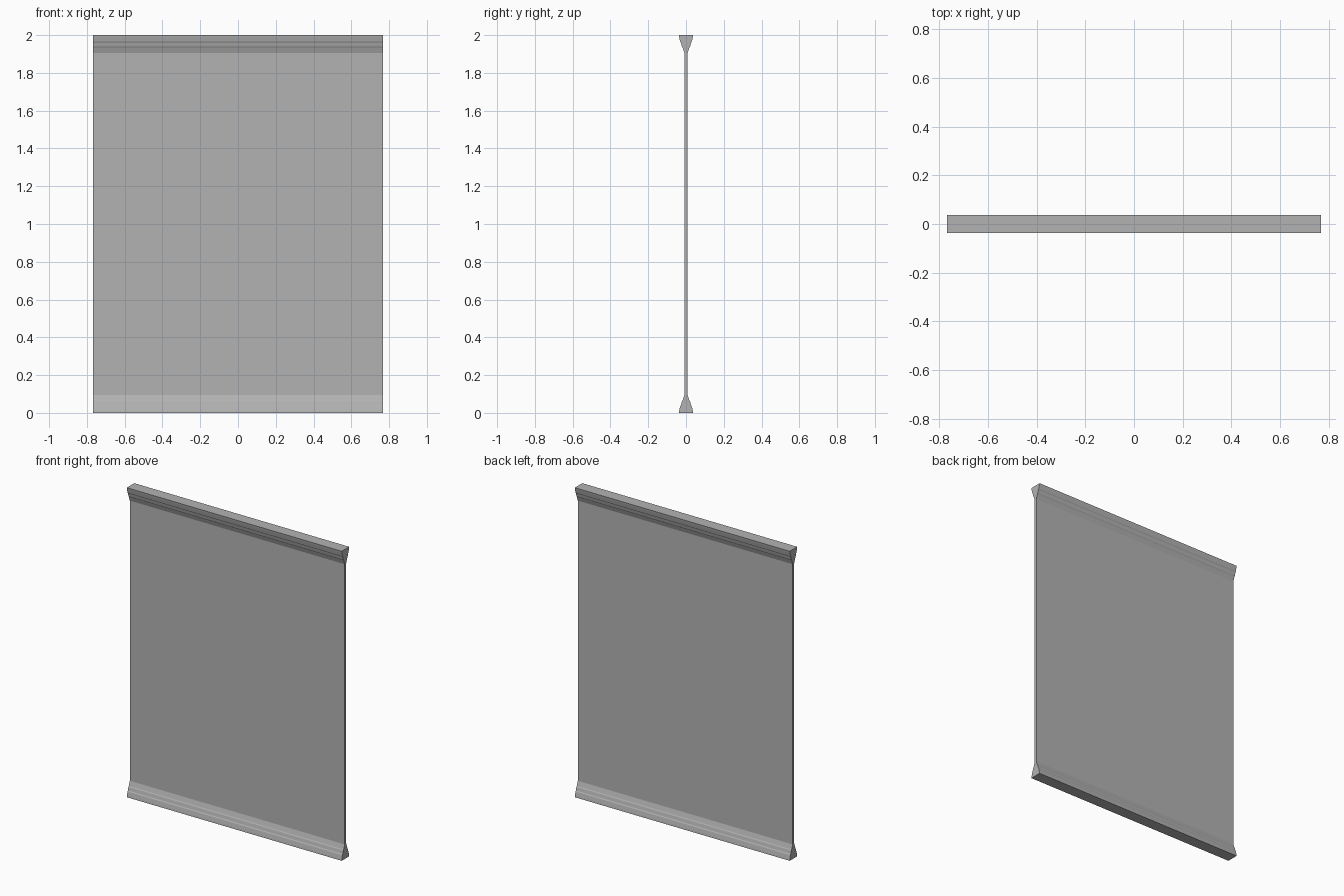
import bpy
import bmesh

cube = bpy.data.objects.get("Cube")
if cube:
    bpy.data.objects.remove(cube, do_unlink=True)

HALF_WIDTH = 0.768
HEIGHT = 2.0

grey = bpy.data.materials.new("plain grey")
grey.use_nodes = True
colour = (0.45, 0.45, 0.45, 1)
grey.diffuse_color = colour
grey.node_tree.nodes["Principled BSDF"].inputs["Base Color"].default_value = colour


def extrude_profile(name, half_profile):
    """Mirror (y, z) points across y = 0 and sweep the section along x."""
    section = half_profile + [(-y, z) for y, z in reversed(half_profile)]
    bm = bmesh.new()
    end = bm.faces.new([bm.verts.new((-HALF_WIDTH, y, z)) for y, z in section])
    swept = bmesh.ops.extrude_face_region(bm, geom=[end], use_keep_orig=True)
    verts = [v for v in swept["geom"] if isinstance(v, bmesh.types.BMVert)]
    bmesh.ops.translate(bm, verts=verts, vec=(2 * HALF_WIDTH, 0, 0))
    bmesh.ops.recalc_face_normals(bm, faces=bm.faces[:])
    mesh = bpy.data.meshes.new(name)
    bm.to_mesh(mesh)
    bm.free()
    mesh.materials.append(grey)
    obj = bpy.data.objects.new(name, mesh)
    bpy.context.collection.objects.link(obj)
    return obj


# Flared moulding with small stepped ledges, from the outer edge to the panel
moulding = [(0.038, 0), (0.036, 0.012), (0.031, 0.034), (0.027, 0.040),
            (0.022, 0.060), (0.018, 0.066), (0.008, 0.095)]
rail_depth = moulding[-1][1]
panel_half = moulding[-1][0]

# Thin flat panel
extrude_profile("panel", [(panel_half, rail_depth), (panel_half, HEIGHT - rail_depth)])

# Matching rails at the bottom and top
extrude_profile("bottom_rail", moulding)
extrude_profile("top_rail", [(y, HEIGHT - z) for y, z in moulding])
